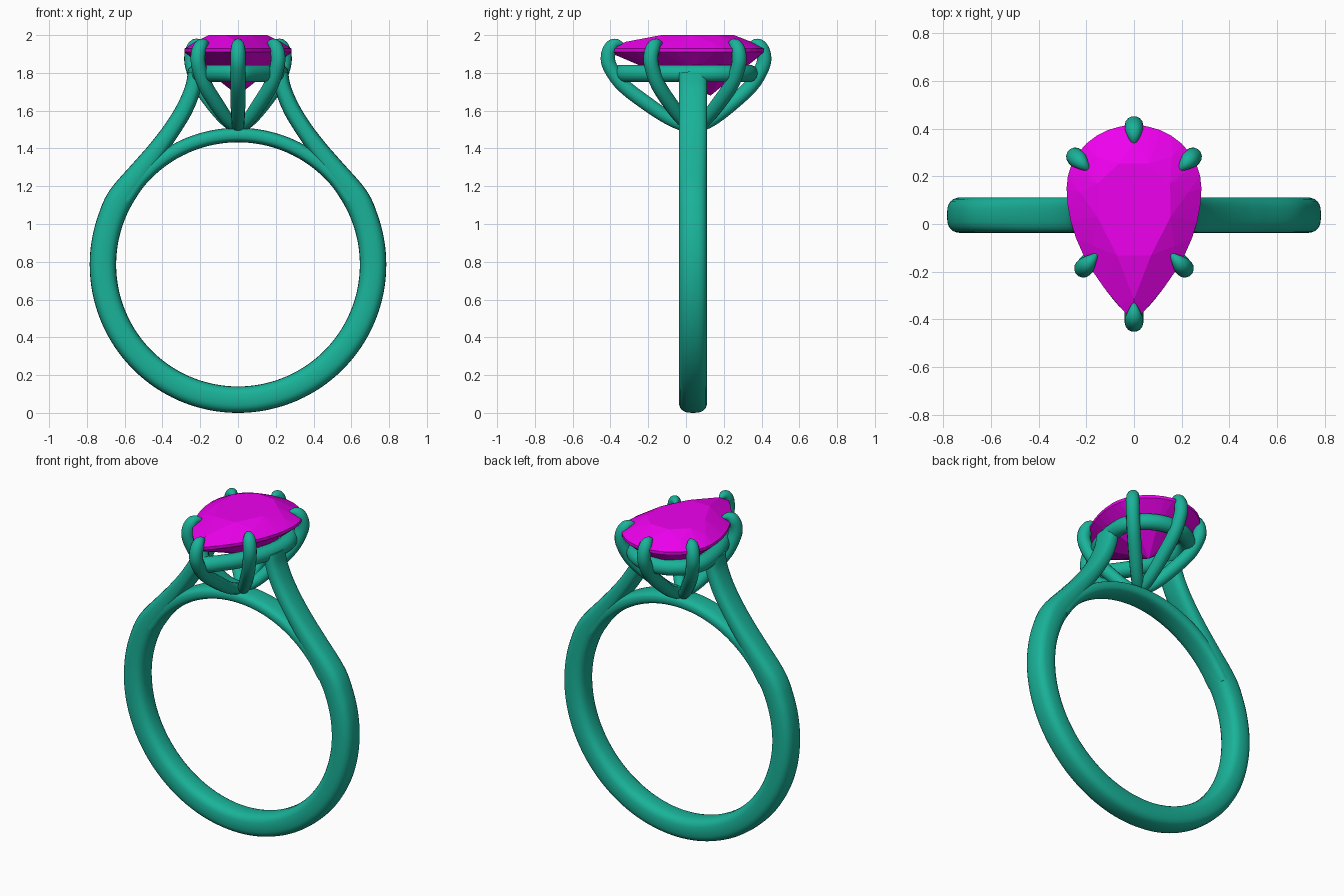
import bpy, bmesh, math
from mathutils import Vector

if "Cube" in bpy.data.objects:
    bpy.data.objects.remove(bpy.data.objects["Cube"])

def material(name, rgb):
    m = bpy.data.materials.new(name)
    m.diffuse_color = (*rgb, 1)
    m.use_nodes = True
    m.node_tree.nodes["Principled BSDF"].inputs["Base Color"].default_value = m.diffuse_color
    return m

METAL = material("green_metal", (0.01, 0.45, 0.32))
GEM = material("magenta_gem", (0.85, 0.0, 0.85))
CZ, BAND_Y = 0.785, 0.037          # finger hole centre, band centre plane

def finish(name, bm, mat, smooth=True):
    bmesh.ops.recalc_face_normals(bm, faces=bm.faces)
    me = bpy.data.meshes.new(name)
    bm.to_mesh(me)
    bm.free()
    ob = bpy.data.objects.new(name, me)
    bpy.context.collection.objects.link(ob)
    me.materials.append(mat)
    for p in me.polygons:
        p.use_smooth = smooth and len(p.vertices) == 4
    return ob

def catmull(pts, steps=6):
    """Smooth list of control vectors; extra components such as thickness are carried along."""
    p = [Vector(q) for q in pts]
    p = [2 * p[0] - p[1]] + p + [2 * p[-1] - p[-2]]
    out = []
    for a, b, c, d in zip(p, p[1:], p[2:], p[3:]):
        for k in range(steps):
            t = k / steps
            out.append(0.5 * (2 * b + (c - a) * t + (2 * a - 5 * b + 4 * c - d) * t * t
                              + (3 * b - a - 3 * c + d) * t ** 3))
    return out + [p[-2]]

def sweep_band(name, path, width, n=24, e=2.8):
    """Sweep a rounded-rectangle section along (x, z, thickness) points."""
    bm, rings = bmesh.new(), []
    for i, q in enumerate(path):
        a, b = path[max(i - 1, 0)], path[min(i + 1, len(path) - 1)]
        tan = Vector((b.x - a.x, b.y - a.y)).normalized()
        ring = []
        for k in range(n):
            c, s = math.cos(math.tau * k / n), math.sin(math.tau * k / n)
            u = math.copysign(abs(c) ** (2 / e), c) * q.z / 2
            v = math.copysign(abs(s) ** (2 / e), s) * width / 2
            ring.append(bm.verts.new((q.x - tan.y * u, BAND_Y + v, q.y + tan.x * u)))
        rings.append(ring)
    for r, s in zip(rings, rings[1:]):
        for k in range(n):
            bm.faces.new((r[k], r[(k + 1) % n], s[(k + 1) % n], s[k]))
    bm.faces.new(rings[0])
    bm.faces.new(rings[-1])
    return finish(name, bm, METAL)

def arc(r, a0, a1, step, t):
    return [(r * math.cos(math.radians(a)), CZ + r * math.sin(math.radians(a)), t)
            for a in range(a0, a1 + 1, step)]

# Shank with both shoulders rising to the head
shoulder = [(0.505, 1.293, 0.115), (0.43, 1.39, 0.10), (0.35, 1.50, 0.092),
            (0.283, 1.61, 0.09), (0.24, 1.715, 0.085), (0.225, 1.80, 0.08)]
left = [(-x, z, t) for x, z, t in reversed(shoulder)]
sweep_band("shank", catmull(left + arc(0.715, 150, 390, 10, 0.14) + shoulder), 0.15)

# Thin arch closing the finger hole
sweep_band("arch", catmull(arc(0.686, 30, 150, 10, 0.077)), 0.145)

def pear(angle, w, top, bot, yc):
    """Pear outline: round half-ellipse at the back, parabolic sides to a point at the front."""
    c, s = math.cos(angle), math.sin(angle)
    if s >= 0:
        return w * c, yc + top * s
    k = 2 * math.asin(-s) / math.pi
    return math.copysign(w * (1 - k * k), c), yc - bot * k

def tube(name, pts, depth, cyclic=False):
    """Round wire through (x, y, z, radius factor) points."""
    cu = bpy.data.curves.new(name, 'CURVE')
    cu.dimensions = '3D'
    cu.bevel_depth, cu.bevel_resolution, cu.use_fill_caps = depth, 5, True
    sp = cu.splines.new('POLY')
    sp.points.add(len(pts) - 1)
    for p, q in zip(sp.points, pts):
        p.co, p.radius = (q[0], q[1], q[2], 1), q[3]
    sp.use_cyclic_u, sp.use_smooth = cyclic, True
    cu.materials.append(METAL)
    ob = bpy.data.objects.new(name, cu)
    bpy.context.collection.objects.link(ob)
    bpy.ops.object.select_all(action='DESELECT')
    ob.select_set(True)
    bpy.context.view_layer.objects.active = ob
    bpy.ops.object.convert(target='MESH')

# Gallery rail under the stone
N = 64
tube("gallery_rail", [(*pear(math.tau * k / N, 0.222, 0.205, 0.475, 0.13), 1.797, 1)
                      for k in range(N)], 0.047, True)

# Six claws fanning out from the arch and hooking over the girdle
base = Vector((0, 0.04))
claws = {"back": (0, 0.415), "front": (0, -0.415)}
for side, sx in (("left", -1), ("right", 1)):
    claws["back_" + side] = (sx * 0.247, 0.283)
    claws["front_" + side] = (sx * 0.213, -0.187)
for label, pos in claws.items():
    d = Vector(pos) - base
    L = d.length
    u = d / L
    prof = [(0.0, 1.505, 0.85), (0.25 * L, 1.55, 0.9), (0.52 * L, 1.63, 1), (0.82 * L, 1.735, 1),
            (0.97 * L, 1.83, 1), (L - 0.002, 1.89, 1), (L - 0.02, 1.937, 0.95),
            (L - 0.045, 1.955, 0.7), (L - 0.075, 1.953, 0.3), (L - 0.085, 1.95, 0.05)]
    pts = catmull([(base.x + u.x * r, base.y + u.y * r, z, w) for r, z, w in prof], 5)
    tube(label + "_claw", pts, 0.039)

# Faceted pear stone: convex hull of girdle, crown, table and pavilion rings
bm = bmesh.new()
def gem_ring(n, scale, z, offset=0.0, cy=0.06):
    for k in range(n):
        x, y = pear(math.tau * (k + offset) / n - math.pi / 2, 0.283, 0.265, 0.56, 0.15)
        bm.verts.new((x * scale, cy + (y - cy) * scale, z))
gem_ring(32, 1.0, 1.91)
gem_ring(32, 1.0, 1.928)
gem_ring(8, 0.80, 1.965)
gem_ring(8, 0.58, 2.0, 0.5)
gem_ring(8, 0.62, 1.81, 0.5, 0.12)
bm.verts.new((0, 0.13, 1.68))
hull = bmesh.ops.convex_hull(bm, input=bm.verts)
bmesh.ops.delete(bm, geom=[v for v in bm.verts if not v.link_faces], context='VERTS')
finish("pear_stone", bm, GEM, smooth=False)
